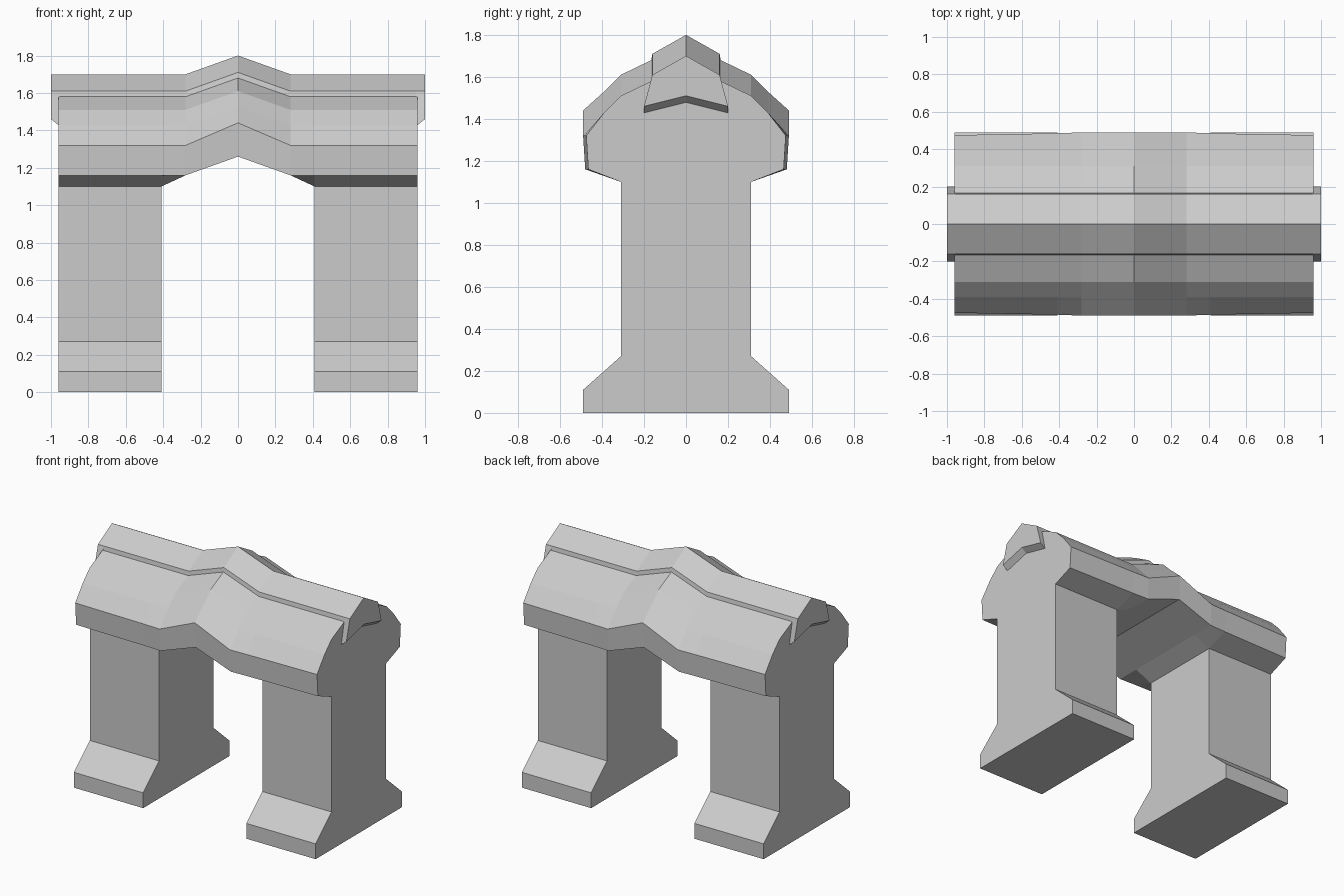
import bpy
import bmesh

if "Cube" in bpy.data.objects:
    bpy.data.objects.remove(bpy.data.objects["Cube"])


def mirror(half):
    """Close a half profile of (y, z) points, listed bottom to top, across y = 0."""
    return half + [(-y, z) for y, z in reversed(half) if y > 1e-6]


def loft(name, stations, drop=None):
    """Skin closed (y, z) profiles placed along x; drop() picks hidden faces to remove."""
    bm = bmesh.new()
    rings = [[bm.verts.new((x, y, z)) for y, z in prof] for x, prof in stations]
    n = len(rings[0])
    for a, b in zip(rings, rings[1:]):
        for i in range(n):
            j = (i + 1) % n
            bm.faces.new((a[i], a[j], b[j], b[i]))
    bm.faces.new(rings[0])
    bm.faces.new(rings[-1])
    bmesh.ops.recalc_face_normals(bm, faces=bm.faces)
    if drop:
        hidden = [f for f in bm.faces if drop(f)]
        bmesh.ops.delete(bm, geom=hidden, context='FACES')
    mesh = bpy.data.meshes.new(name)
    bm.to_mesh(mesh)
    bm.free()
    obj = bpy.data.objects.new(name, mesh)
    bpy.context.collection.objects.link(obj)
    return obj


def at_joint(f):
    # horizontal faces where a leg meets the roof
    return all(abs(v.co.z - 1.10) < 1e-4 for v in f.verts)


# Legs: wide foot, sloped plinth, straight pier
leg = mirror([(0.49, 0), (0.49, 0.11), (0.31, 0.27), (0.31, 1.10)])
for side, label in ((-1, "left"), (1, "right")):
    loft(label + "_leg", [(side * 0.41, leg), (side * 0.96, leg)], at_joint)


# Roof: rounded low-poly vault with a ridge cap, rising to a peak at the centre
def roof_profile(soffit, rise, bulge):
    return mirror([(0.31, soffit),
                   (0.465 + bulge, 1.16 + rise),
                   (0.475 + bulge, 1.32 + rise * 1.2),
                   (0.39, 1.43 + rise),
                   (0.31, 1.51 + rise),
                   (0.165, 1.58 + rise),
                   (0.16, 1.61 + rise),
                   (0, 1.70 + rise)])


half = [(0.96, roof_profile(1.10, 0, 0)),
        (0.41, roof_profile(1.10, 0, 0.01)),
        (0.28, roof_profile(1.16, 0, 0.015))]
roof = [(-x, p) for x, p in half] + [(0, roof_profile(1.26, 0.10, 0.015))] + half[::-1]
loft("roof", roof, at_joint)


# Ridge ends: flared pentagons jutting past the roof, with a notched underside
def ridge_end(low):
    return mirror([(0, 1.51 - low), (0.20, 1.46 - low), (0.16, 1.61), (0, 1.70)])[:6]


for side, label in ((-1, "left"), (1, "right")):
    loft(label + "_ridge_end", [(side * 0.955, ridge_end(0.035)), (side * 1.0, ridge_end(0))])
